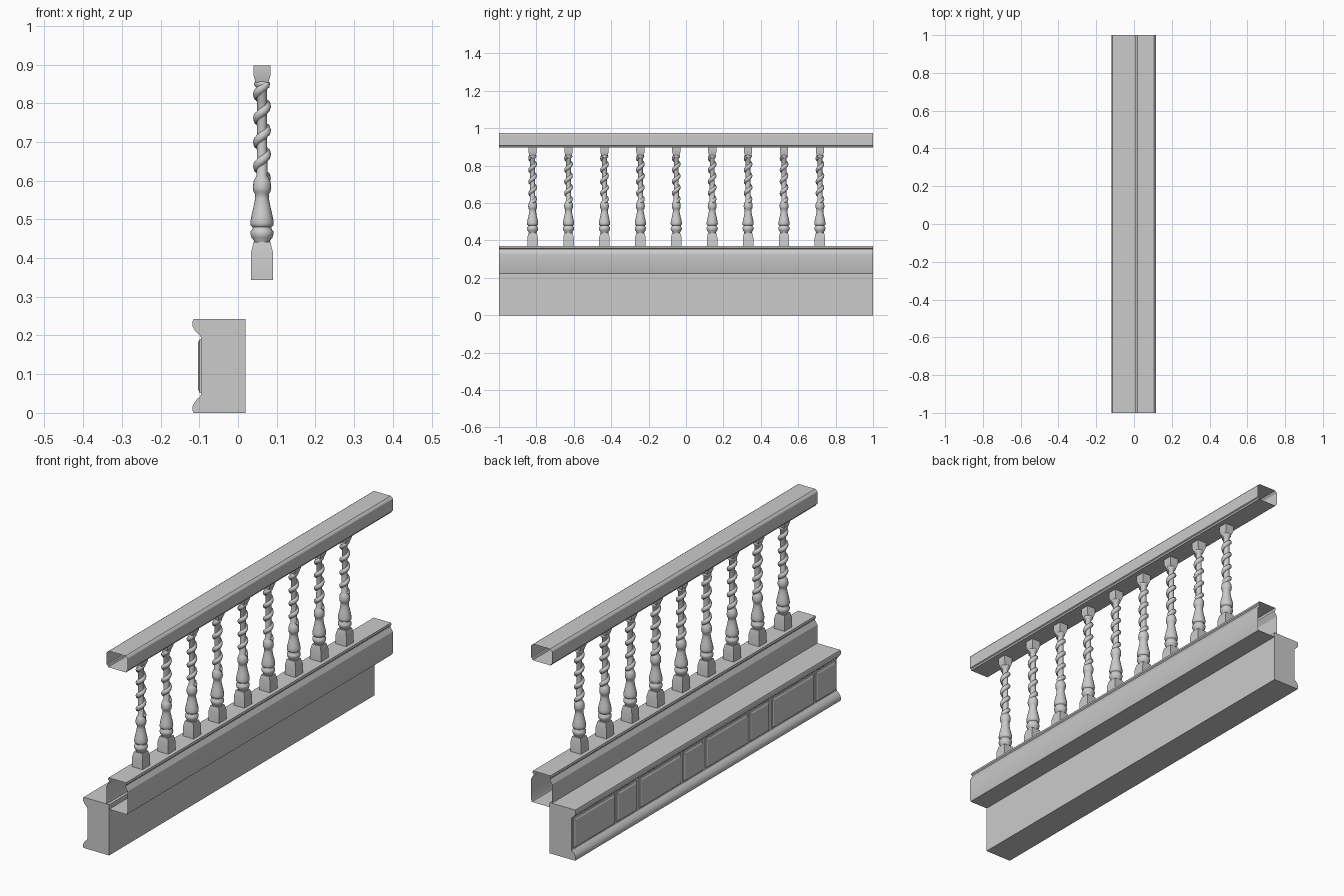
import bpy, bmesh, math
from mathutils import Vector

if "Cube" in bpy.data.objects:
    bpy.data.objects.remove(bpy.data.objects["Cube"])

RAIL_X = 0.062


def loft(bm, rings, caps=True):
    """Skin a list of closed rings of points."""
    rows = [[bm.verts.new(p) for p in ring] for ring in rings]
    n = len(rows[0])
    for a, b in zip(rows, rows[1:]):
        for i in range(n):
            j = (i + 1) % n
            bm.faces.new((a[i], a[j], b[j], b[i]))
    if caps:
        bm.faces.new(rows[0][::-1])
        bm.faces.new(rows[-1])


def lathe(bm, profile, segs, square=False):
    """Revolve (radius, z) points; square sections use half-widths."""
    k, off = (math.sqrt(2), math.pi / 4) if square else (1, 0)
    loft(bm, [[(r * k * math.cos(off + math.tau * i / segs),
                r * k * math.sin(off + math.tau * i / segs), z)
               for i in range(segs)] for r, z in profile])


def finish(bm, name, angle=30):
    bmesh.ops.recalc_face_normals(bm, faces=bm.faces)
    me = bpy.data.meshes.new(name)
    bm.to_mesh(me)
    bm.free()
    for p in me.polygons:
        p.use_smooth = True
    me.set_sharp_from_angle(angle=math.radians(angle))
    return me


def add(name, me, loc=(0, 0, 0)):
    ob = bpy.data.objects.new(name, me)
    ob.location = loc
    bpy.context.collection.objects.link(ob)


def extrude(name, profile, caps):
    """Run an (x, z) profile along the full length."""
    bm = bmesh.new()
    loft(bm, [[(x, y, z) for x, z in profile] for y in (-1, 1)], caps)
    add(name, finish(bm, name))


def mirrored(half):
    """Complete a symmetric profile given as (offset, z), bottom to top."""
    return [(RAIL_X + x, z) for x, z in half] + [(RAIL_X - x, z) for x, z in half[::-1]]


# Stone base beam with coved mouldings along its back face
cove = [(-0.115, 0.0), (-0.118, 0.008), (-0.117, 0.018), (-0.112, 0.028),
        (-0.104, 0.037), (-0.097, 0.043), (-0.095, 0.05)]
extrude("base_beam", [(0.02, 0.0)] + cove
        + [(x, 0.242 - z) for x, z in cove[::-1]] + [(0.02, 0.242)], True)

# Alternating long and short raised panels
bm = bmesh.new()
for k in range(4):
    for start, length in ((0.008, 0.315), (0.338, 0.15)):
        y1 = 1 - 0.5 * k - start
        y0 = y1 - length
        rings = []
        for x, d in ((-0.094, 0), (-0.099, 0.002), (-0.103, 0.010)):
            rings.append([(x, y0 + d, 0.05 + d), (x, y1 - d, 0.05 + d),
                          (x, y1 - d, 0.192 - d), (x, y0 + d, 0.192 - d)])
        loft(bm, rings)
add("base_panels", finish(bm, "base_panels", 15))

# Open-ended lower rail and handrail
extrude("lower_rail", mirrored([(0.051, 0.22), (0.055, 0.228), (0.055, 0.33),
                                (0.043, 0.35), (0.043, 0.355), (0.048, 0.36),
                                (0.046, 0.37)]), False)
extrude("handrail", mirrored([(0.047, 0.897), (0.05, 0.904), (0.055, 0.907),
                              (0.055, 0.964), (0.052, 0.969), (0.044, 0.975)]), False)

# Baluster: square ends, turned vase, core with a spiral strand
bm = bmesh.new()
lathe(bm, [(0.028, 0.343), (0.028, 0.415), (0.022, 0.441)], 4, True)
lathe(bm, [(0.016, 0.853), (0.022, 0.872), (0.022, 0.898)], 4, True)
lathe(bm, [(0.020, 0.436), (0.021, 0.445), (0.027, 0.453), (0.030, 0.462),
           (0.029, 0.470), (0.024, 0.476), (0.024, 0.480), (0.029, 0.484),
           (0.030, 0.491), (0.029, 0.500), (0.026, 0.515), (0.022, 0.532),
           (0.018, 0.553), (0.018, 0.566), (0.022, 0.571), (0.024, 0.582),
           (0.022, 0.598), (0.018, 0.606), (0.014, 0.613), (0.013, 0.70),
           (0.013, 0.838), (0.019, 0.845), (0.021, 0.850), (0.018, 0.856)], 16)
rings, steps, turns = [], 64, 3.9
z0, z1, R = 0.606, 0.848, 0.0145
for i in range(steps + 1):
    f = i / steps
    t = f * turns * math.tau
    radial = Vector((math.cos(t), math.sin(t), 0))
    tangent = Vector((-R * math.sin(t), R * math.cos(t),
                      (z1 - z0) / (turns * math.tau))).normalized()
    side = tangent.cross(radial)
    c = radial * R + Vector((0, 0, z0 + (z1 - z0) * f))
    rings.append([c + radial * 0.009 * math.cos(a) + side * 0.011 * math.sin(a)
                  for a in (math.tau * j / 8 for j in range(8))])
loft(bm, rings)
baluster = finish(bm, "baluster", 50)
for i in range(9):
    add(f"baluster_{i + 1}", baluster, (RAIL_X, -0.82 + 0.192 * i, 0))
